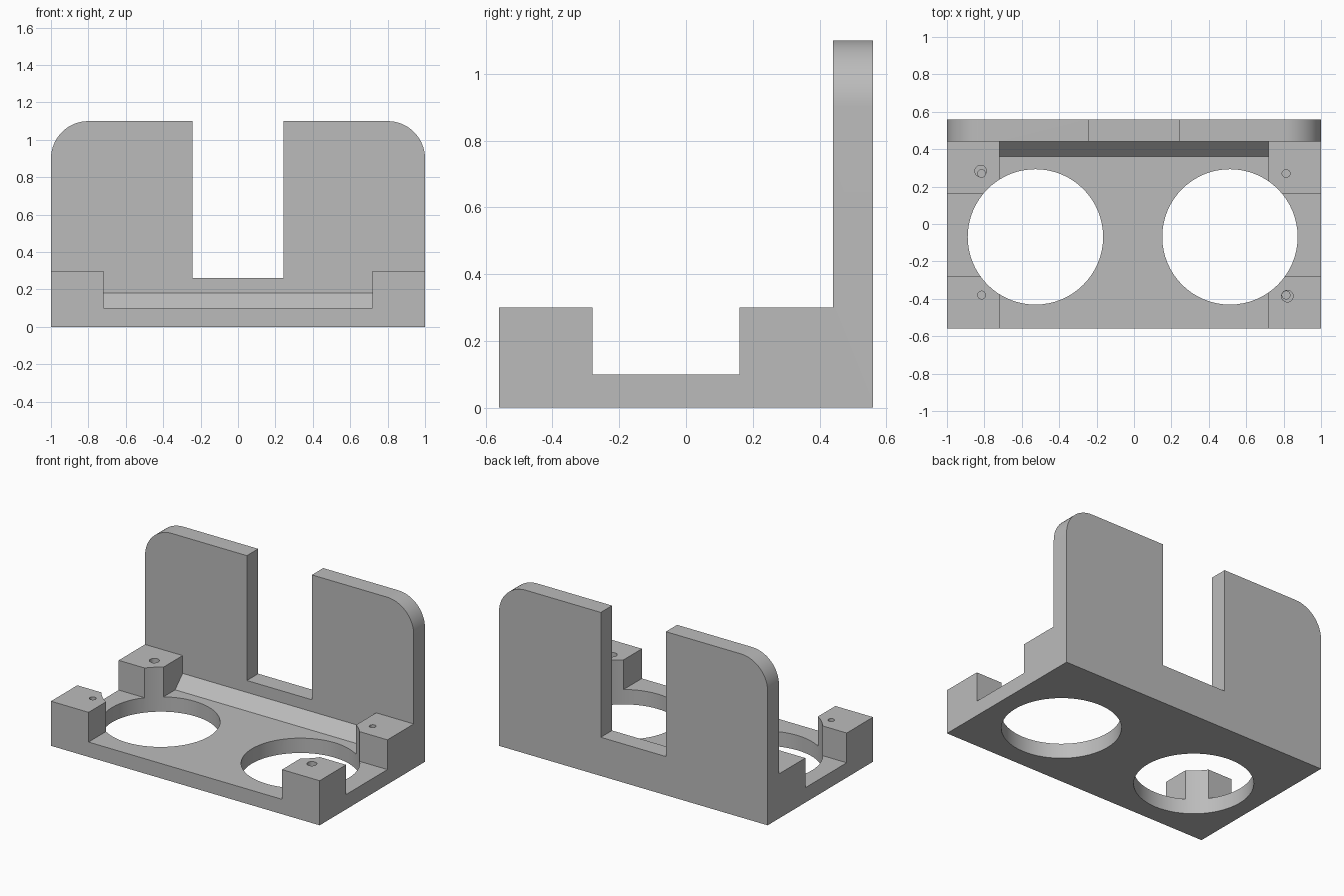
import bpy, bmesh, math
from mathutils import Matrix, Vector

default = bpy.data.objects.get("Cube")
if default:
    bpy.data.objects.remove(default, do_unlink=True)

grey = bpy.data.materials.new("plain grey")
grey.use_nodes = True
colour = (0.5, 0.5, 0.5, 1)
grey.diffuse_color = colour
grey.node_tree.nodes["Principled BSDF"].inputs["Base Color"].default_value = colour


def finish(name, bm):
    bmesh.ops.recalc_face_normals(bm, faces=bm.faces[:])
    mesh = bpy.data.meshes.new(name)
    bm.to_mesh(mesh)
    bm.free()
    mesh.materials.append(grey)
    ob = bpy.data.objects.new(name, mesh)
    bpy.context.collection.objects.link(ob)
    return ob


def side_profile(points, half_width):
    """Extrude a (y, z) outline across x."""
    bm = bmesh.new()
    face = bm.faces.new([bm.verts.new((-half_width, y, z)) for y, z in points])
    new = bmesh.ops.extrude_face_region(bm, geom=[face])["geom"]
    bmesh.ops.translate(bm, vec=(2 * half_width, 0, 0),
                        verts=[v for v in new if isinstance(v, bmesh.types.BMVert)])
    return bm


def cylinder(name, x, y, radius, low, high, sides):
    bm = bmesh.new()
    bmesh.ops.create_cone(bm, cap_ends=True, segments=sides, radius1=radius,
                          radius2=radius, depth=high - low,
                          matrix=Matrix.Translation((x, y, (low + high) / 2)))
    return finish(name, bm)


def cut(target, cutter):
    mod = target.modifiers.new("cut", "BOOLEAN")
    mod.operation = "DIFFERENCE"
    mod.solver = "EXACT"
    mod.object = cutter
    bpy.context.view_layer.objects.active = target
    bpy.ops.object.modifier_apply(modifier=mod.name)
    bpy.data.objects.remove(cutter, do_unlink=True)


# Bracket body: base, corner posts and tall back wall from one side outline
FRONT, BACK, WALL = -0.56, 0.56, 0.44
BASE, POST, TOP = 0.1, 0.3, 1.1
bm = side_profile([(FRONT, 0), (BACK, 0), (BACK, TOP), (WALL, TOP), (WALL, POST),
                   (0.16, POST), (0.16, BASE), (-0.28, BASE), (-0.28, POST),
                   (FRONT, POST)], 1)

# Rounded upper corners of the wall
corners = [e for e in bm.edges
           if all(v.co.z > TOP - 0.01 and abs(v.co.x) > 0.99 for v in e.verts)
           and abs(e.verts[0].co.x - e.verts[1].co.x) < 0.01]
bmesh.ops.bevel(bm, geom=corners, offset=0.2, offset_type="OFFSET", segments=16,
                profile=0.5, affect="EDGES", clamp_overlap=False)
body = finish("bracket_body", bm)

# Channel between the posts, leaving a sloped strip at the foot of the wall
cut(body, finish("channel_cutter", side_profile(
    [(-0.8, BASE), (0.36, BASE), (WALL, 0.18), (WALL, 1.4), (-0.8, 1.4)], 0.72)))

# Slot in the wall
cut(body, finish("slot_cutter", side_profile(
    [(0.3, 0.26), (0.8, 0.26), (0.8, 1.4), (0.3, 1.4)], 0.242)))

# Two large round openings, which also trim the posts
for x in (-0.527, 0.513):
    cut(body, cylinder("opening_cutter", x, -0.069, 0.362, -0.2, 0.6, 64))

# Blind screw holes in the posts, two of them with a wider mouth
for x in (-0.815, 0.813):
    for y in (-0.38, 0.27):
        cut(body, cylinder("screw_cutter", x, y, 0.021, 0.1 + 0.01, 0.5, 24))
for x, y in ((-0.82, 0.283), (0.82, -0.386)):
    cut(body, cylinder("mouth_cutter", x, y, 0.031, 0.2, 0.5, 24))

# Smooth curves, sharp edges
bpy.ops.object.select_all(action="DESELECT")
body.select_set(True)
bpy.context.view_layer.objects.active = body
bpy.ops.object.shade_smooth_by_angle(angle=math.radians(30))
